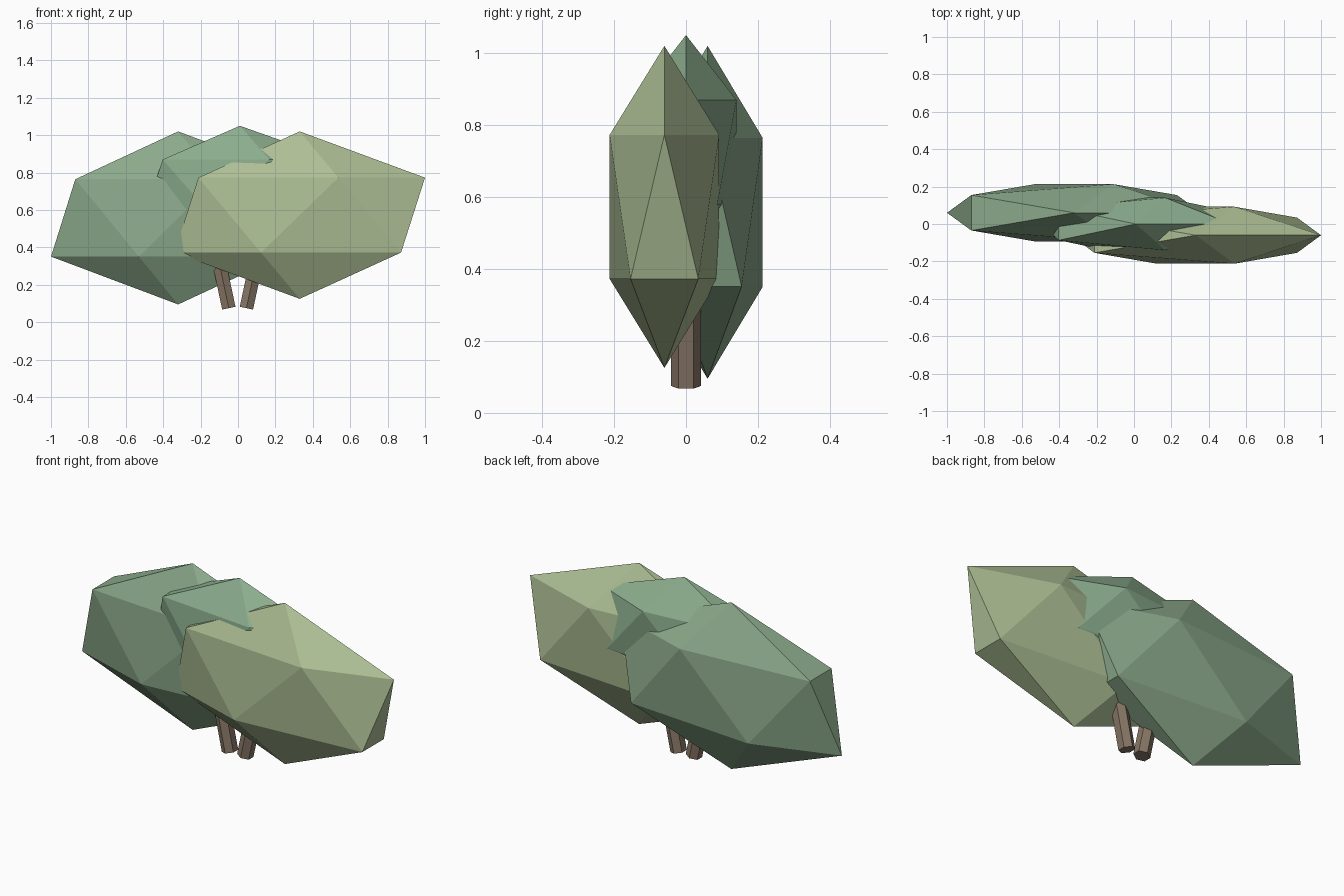
import bpy
from math import radians, sin, cos

if "Cube" in bpy.data.objects:
    bpy.data.objects.remove(bpy.data.objects["Cube"])


def material(name, color):
    m = bpy.data.materials.new(name)
    m.diffuse_color = (*color, 1)
    m.use_nodes = True
    m.node_tree.nodes["Principled BSDF"].inputs["Base Color"].default_value = m.diffuse_color
    return m


def finish(name, mat):
    ob = bpy.context.object
    ob.name = name
    ob.data.materials.append(mat)


def foliage(name, center, radii, mat):
    bpy.ops.mesh.primitive_ico_sphere_add(subdivisions=1, radius=1, location=center)
    bpy.context.object.scale = radii
    finish(name, mat)


def trunk(name, base_x, lean, mat, base_z=0.075, length=0.5):
    a = radians(lean)
    center = (base_x + sin(a) * length / 2, 0, base_z + cos(a) * length / 2)
    bpy.ops.mesh.primitive_cylinder_add(vertices=6, radius=0.042, depth=length,
                                        location=center, rotation=(0, a, 0))
    finish(name, mat)


light_green = material("light_leaves", (0.42, 0.52, 0.30))
mid_green = material("mid_leaves", (0.26, 0.42, 0.27))
dark_green = material("dark_leaves", (0.26, 0.40, 0.26))
bark = material("bark", (0.24, 0.18, 0.13))

# Three overlapping faceted leaf clumps
foliage("right_foliage", (0.33, -0.06, 0.5725), (0.749, 0.179, 0.4475), light_green)
foliage("left_foliage", (-0.32, 0.06, 0.5575), (0.76, 0.18, 0.4625), dark_green)
foliage("middle_foliage", (0.01, 0.0, 0.724), (0.57, 0.165, 0.326), mid_green)

# Two six-sided trunks leaning apart
trunk("left_trunk", -0.049, -12, bark)
trunk("right_trunk", 0.045, 12, bark)
